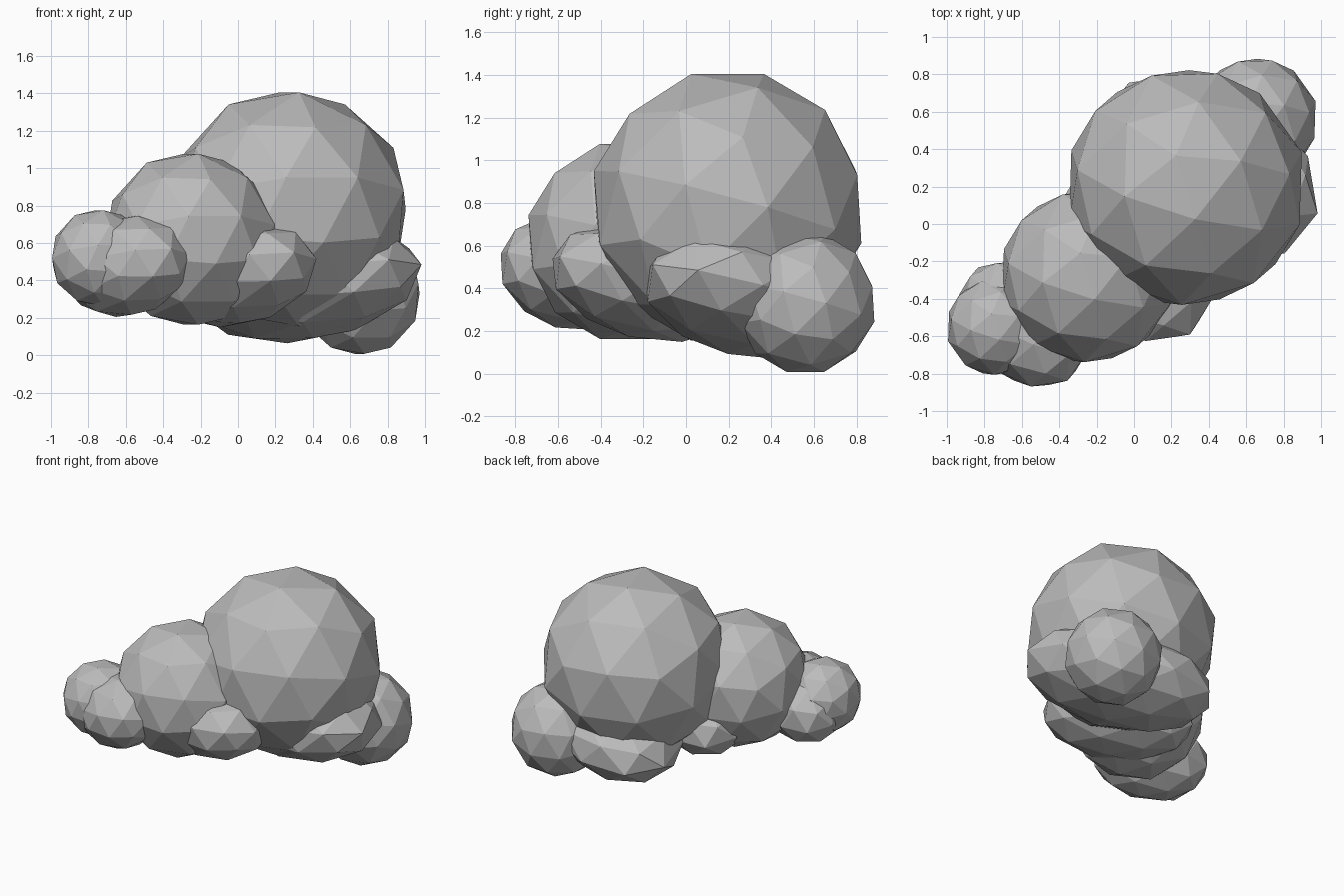
import bpy
from math import radians
from mathutils import Matrix

cube = bpy.data.objects.get("Cube")
if cube:
    bpy.data.objects.remove(cube, do_unlink=True)

# One plain grey for the whole cloud
grey = bpy.data.materials.new("cloud_grey")
grey.use_nodes = True
colour = (0.5, 0.5, 0.5, 1)
grey.diffuse_color = colour
grey.node_tree.nodes["Principled BSDF"].inputs["Base Color"].default_value = colour

# All lobes share one facet direction, tipped so that a short edge lies along the crown
FACETS = (Matrix.Rotation(radians(-15.85), 4, (0.957, 0.29, 0))
          @ Matrix.Rotation(radians(-73.1), 4, "Z"))


def puff(name, centre, radii, yaw=0, dip=0):
    """Flat-shaded faceted lobe; yaw turns its long axis and dip lowers the far end."""
    bpy.ops.mesh.primitive_ico_sphere_add(subdivisions=2, radius=1, location=centre)
    ob = bpy.context.object
    ob.name = ob.data.name = name
    axes = Matrix.Rotation(radians(yaw), 4, "Z") @ Matrix.Rotation(radians(dip), 4, "Y")
    ob.data.transform(axes @ Matrix.Diagonal((*radii, 1)) @ axes.inverted() @ FACETS)
    ob.data.materials.append(grey)
    bpy.ops.object.shade_flat()


# Main body
puff("large_lobe", (0.275, 0.195, 0.78), (0.65, 0.65, 0.65))
puff("middle_lobe", (-0.25, -0.28, 0.62), (0.475, 0.475, 0.475))

# Ends
puff("right_end_lobe", (-0.74, -0.55, 0.52), (0.265, 0.265, 0.265))
puff("left_end_lobe", (0.65, 0.56, 0.33), (0.335, 0.335, 0.335))

# Flattened lobes crossing underneath from front to back
puff("left_cross_lobe", (0.39, 0.30, 0.37), (0.66, 0.45, 0.29), 148, 11)
puff("middle_cross_lobe", (-0.01, -0.18, 0.43), (0.53, 0.36, 0.27), 130, 11)
puff("right_cross_lobe", (-0.595, -0.535, 0.475), (0.40, 0.29, 0.27), 135, 11)
